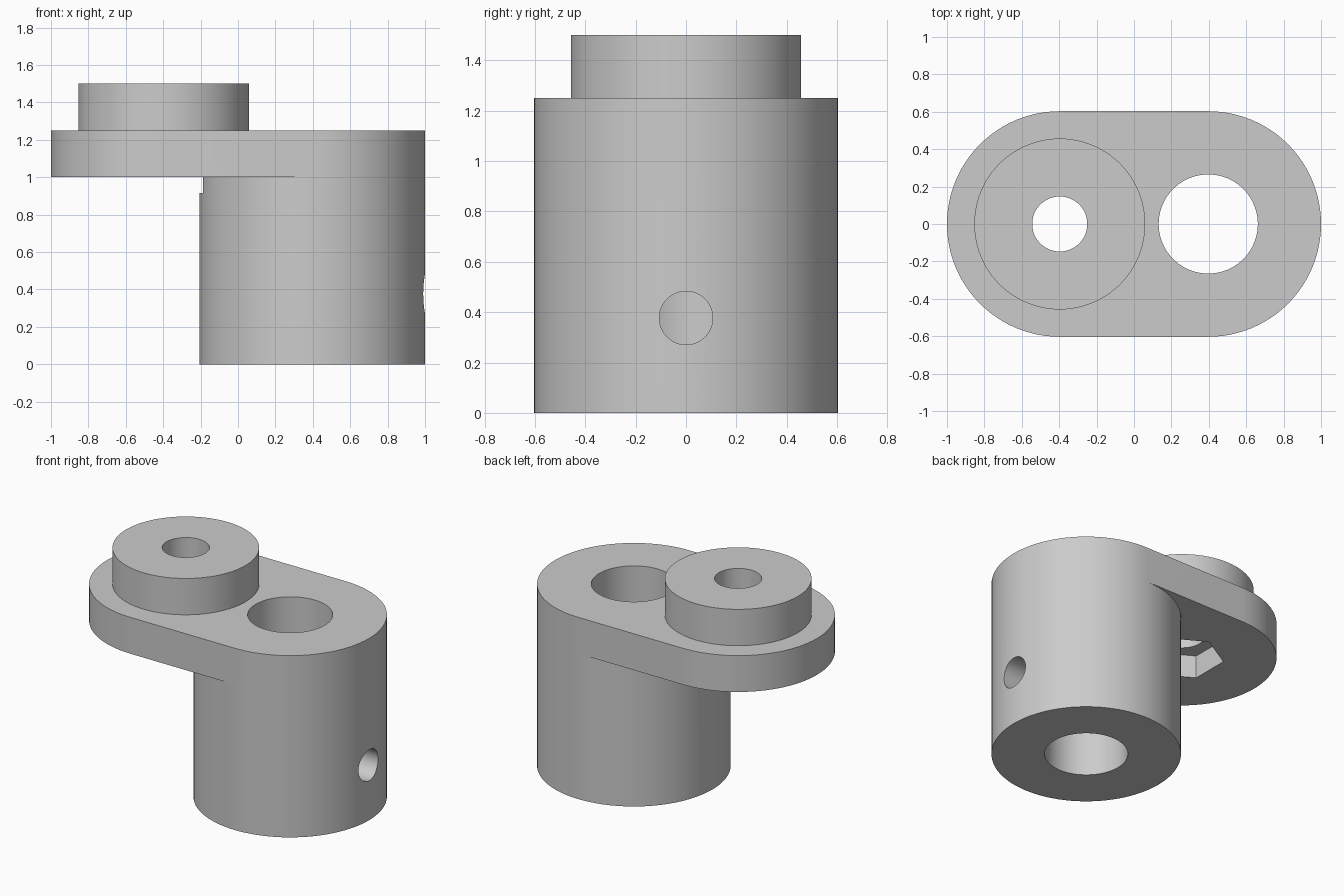
import bpy, bmesh
from math import cos, sin, pi, radians

R = 0.603            # outer radius of shaft and arm ends
C = 1 - R            # x distance of both axes from the centre
SEG = 96

cube = bpy.data.objects.get("Cube")
if cube:
    bpy.data.objects.remove(cube, do_unlink=True)

steel = bpy.data.materials.new("plain grey")
steel.use_nodes = True
GREY = (0.6, 0.6, 0.6, 1)
steel.diffuse_color = GREY
steel.node_tree.nodes["Principled BSDF"].inputs["Base Color"].default_value = GREY


def arc(cx, r, start, end, n):
    """Points on an arc about (cx, 0), both ends included."""
    return [(cx + r * cos(start + (end - start) * i / n),
             r * sin(start + (end - start) * i / n)) for i in range(n + 1)]


def ring(cx, r, n=SEG, start=0):
    return arc(cx, r, start, start + 2 * pi, n)[:-1]


def prism(name, outline, z0, z1):
    """Closed solid from a flat outline."""
    bm = bmesh.new()
    face = bm.faces.new([bm.verts.new((x, y, z0)) for x, y in outline])
    top = bmesh.ops.extrude_face_region(bm, geom=[face])["geom"]
    bmesh.ops.translate(bm, vec=(0, 0, z1 - z0),
                        verts=[v for v in top if isinstance(v, bmesh.types.BMVert)])
    bmesh.ops.recalc_face_normals(bm, faces=bm.faces)
    mesh = bpy.data.meshes.new(name)
    bm.to_mesh(mesh)
    bm.free()
    obj = bpy.data.objects.new(name, mesh)
    bpy.context.collection.objects.link(obj)
    return obj


def combine(body, tool, operation):
    """Apply an exact boolean and remove the tool."""
    mod = body.modifiers.new(tool.name, 'BOOLEAN')
    mod.operation, mod.solver, mod.object = operation, 'EXACT', tool
    graph = bpy.context.evaluated_depsgraph_get()
    mesh = bpy.data.meshes.new_from_object(body.evaluated_get(graph))
    body.modifiers.clear()
    body.data = mesh
    bpy.data.objects.remove(tool, do_unlink=True)


# Arm plate with rounded ends, shaft below, boss on top
stadium = arc(C, R, -pi / 2, pi / 2, SEG // 2) + arc(-C, R, pi / 2, 3 * pi / 2, SEG // 2)
body = prism("crank_arm", stadium, 1.0, 1.25)
combine(body, prism("shaft", ring(C, R), 0, 1.0), 'UNION')
combine(body, prism("boss", ring(-C, 0.457), 1.25, 1.5), 'UNION')

# Shaft bore, bolt hole and hexagonal nut pocket under the arm
combine(body, prism("shaft_bore", ring(C, 0.265), -0.1, 1.4), 'DIFFERENCE')
combine(body, prism("bolt_hole", ring(-C, 0.147), 0.95, 1.6), 'DIFFERENCE')
combine(body, prism("nut_pocket", ring(-C, 0.268, 6, pi / 6), 0.915, 1.16), 'DIFFERENCE')

# Set screw hole from the outer side into the bore
screw = prism("set_screw_hole", ring(0, 0.106, 48), C, 1.2)
screw.rotation_euler.y = radians(90)
screw.location.z = 0.377
combine(body, screw, 'DIFFERENCE')

body.data.materials.clear()
body.data.materials.append(steel)
bpy.ops.object.select_all(action='DESELECT')
body.select_set(True)
bpy.context.view_layer.objects.active = body
bpy.ops.object.shade_smooth_by_angle(angle=radians(30))
